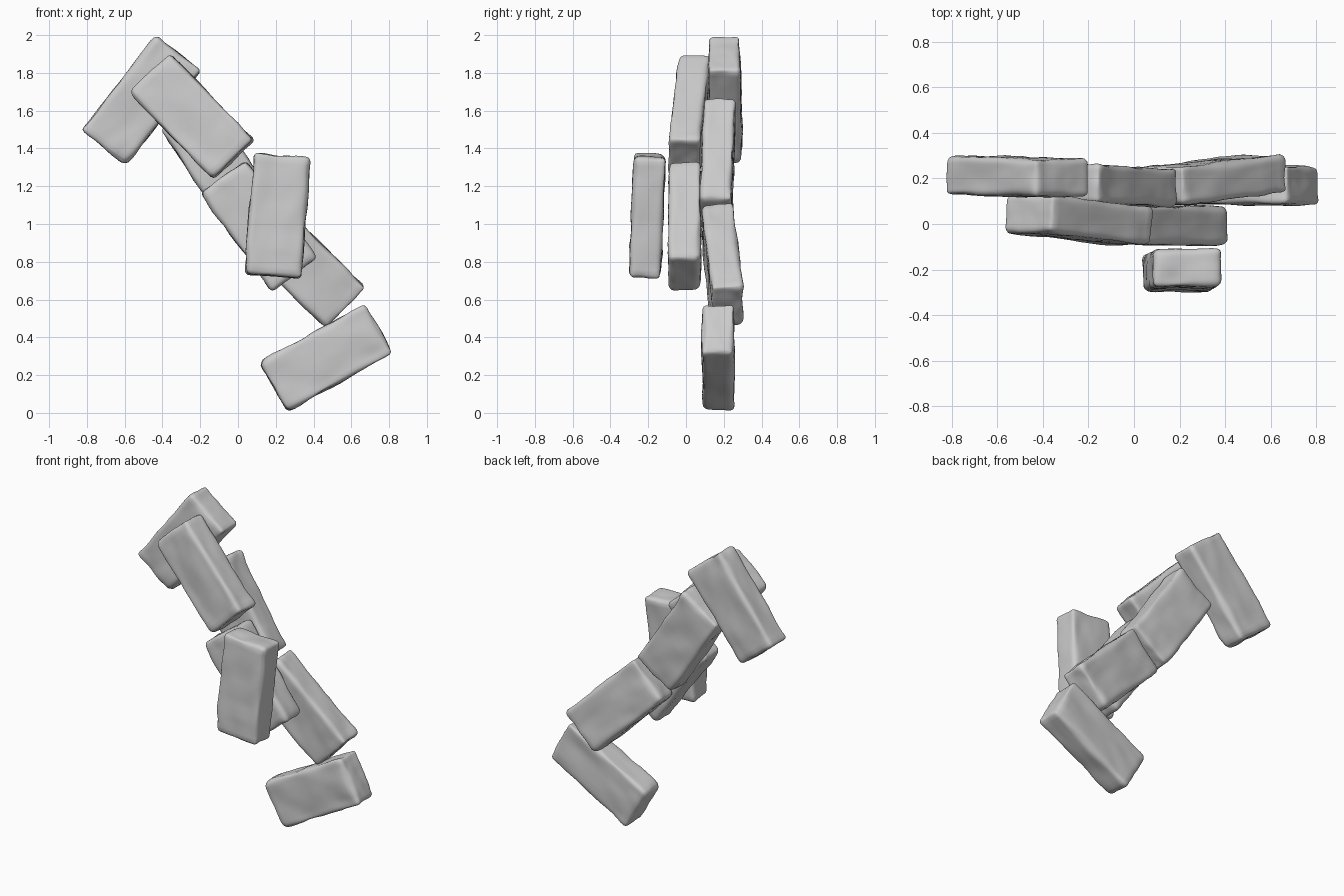
import bpy, bmesh
from mathutils import Vector, Matrix, noise

if "Cube" in bpy.data.objects:
    bpy.data.objects.remove(bpy.data.objects["Cube"])

LENGTH, THICK, WIDTH = 0.645, 0.172, 0.305
HALF = Vector((LENGTH / 2, THICK / 2, WIDTH / 2))


def ease(t):
    """Crowd the mesh lines towards the edges so the rounding is smooth."""
    return 1.5 * t - 0.5 * t ** 3


def worn_brick(name, centre, along, seed):
    """Worn rounded brick; 'along' is the direction of its long axis."""
    bm = bmesh.new()
    bmesh.ops.create_cube(bm, size=2)
    bmesh.ops.subdivide_edges(bm, edges=bm.edges[:], cuts=17, use_grid_fill=True)
    offset = Vector((seed * 7.3, seed * 3.1, seed * 5.7))
    for v in bm.verts:
        p = Vector([ease(v.co[i]) * HALF[i] for i in range(3)])
        # rounded edges with uneven wear
        r = 0.03 + 0.016 * noise.noise(p * 5 + offset)
        core = Vector([max(-HALF[i] + r, min(HALF[i] - r, p[i])) for i in range(3)])
        n = (p - core).normalized()
        # shallow dents on the faces
        dent = 0.010 * noise.noise(p * 7 + offset) + 0.004 * noise.noise(p * 17 - offset)
        v.co = core + n * (r + dent - 0.002)

    x = Vector(along).normalized()
    z = x.cross(Vector((0, 1, 0))).normalized()
    y = z.cross(x)
    rot = Matrix((x, y, z)).transposed().to_4x4()
    bm.transform(Matrix.Translation(centre) @ rot)
    bmesh.ops.recalc_face_normals(bm, faces=bm.faces[:])

    mesh = bpy.data.meshes.new(name)
    bm.to_mesh(mesh)
    bm.free()
    mesh.shade_smooth()
    obj = bpy.data.objects.new(name, mesh)
    bpy.context.collection.objects.link(obj)
    return obj


# Bricks from bottom to top: name, centre, long-axis direction
bricks = [
    ("bottom_brick", (0.467, 0.170, 0.293), (0.55, 0.00, 0.305)),
    ("lower_back_brick", (0.340, 0.193, 0.782), (0.43, 0.05, -0.42)),
    ("middle_brick", (0.110, -0.007, 0.992), (0.37, 0.00, -0.51)),
    ("front_brick", (0.210, -0.205, 1.042), (-0.05, -0.025, -0.63)),
    ("middle_back_brick", (-0.105, 0.168, 1.316), (0.35, -0.02, -0.53)),
    ("upper_front_brick", (-0.245, 0.018, 1.570), (0.44, -0.055, -0.455)),
    ("top_brick", (-0.512, 0.208, 1.657), (0.395, -0.01, 0.50)),
]
for i, (name, centre, along) in enumerate(bricks):
    worn_brick(name, centre, along, i + 1)
